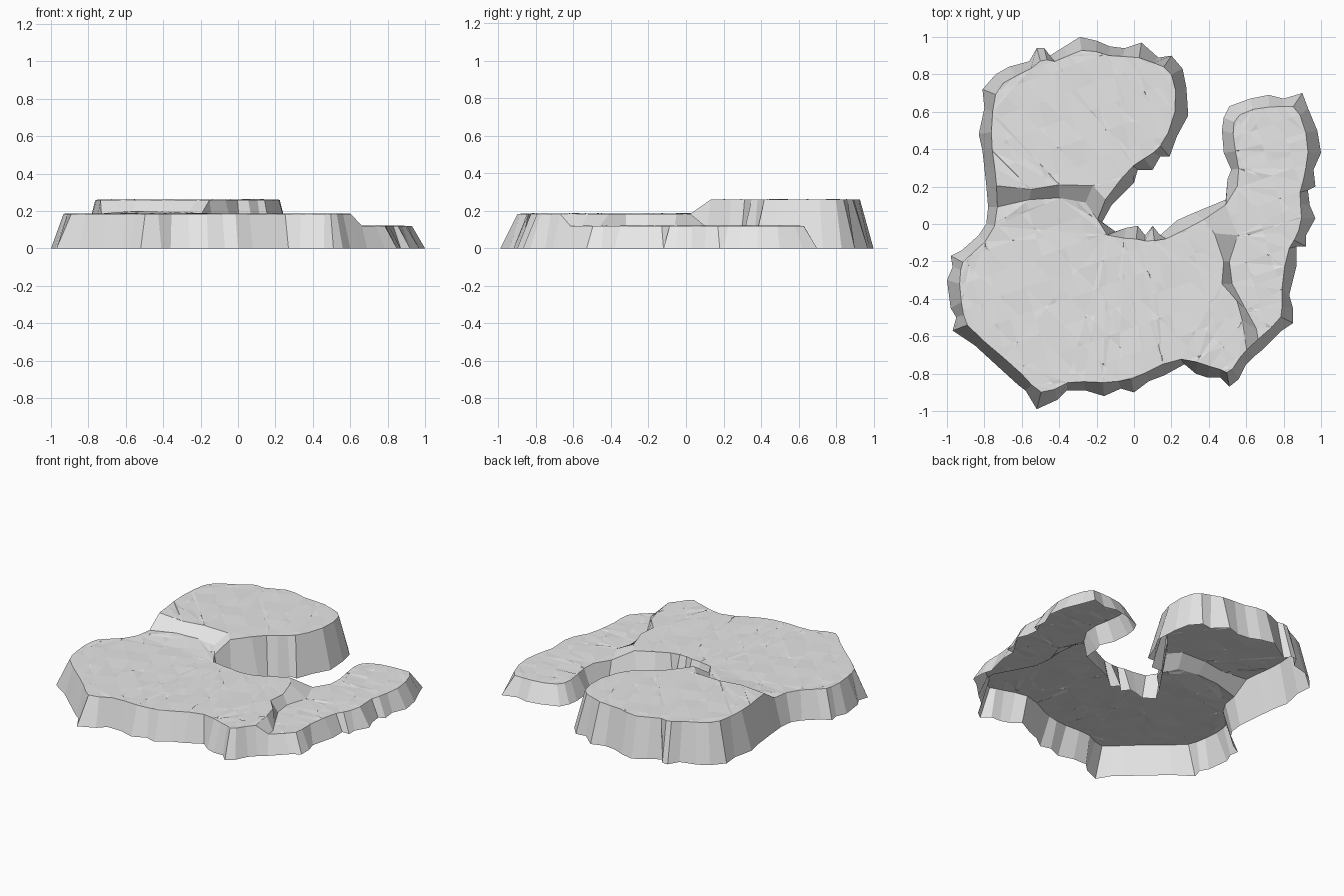
import bpy
import bmesh
import random
from mathutils import Vector

random.seed(4)
cube = bpy.data.objects.get("Cube")
if cube:
    bpy.data.objects.remove(cube, do_unlink=True)

HIGH, MID, LOW = 0.26, 0.185, 0.12
INSET = 0.055

# Foot of the cliffs, counterclockwise, one stretch per terrace
high_coast = [
    (-.12, .1), (0, .22), (.02, .29), (.1, .29), (.14, .36), (.19, .36),
    (.23, .47), (.29, .58), (.28, .73), (.26, .83), (.2, .9), (.13, .89),
    (.04, .97), (-.05, .94), (-.13, .95), (-.2, .98), (-.29, 1), (-.37, .95),
    (-.45, .9), (-.48, .94), (-.52, .94), (-.56, .87), (-.67, .84),
    (-.74, .8), (-.81, .72), (-.8, .62), (-.83, .48), (-.81, .39),
    (-.8, .3), (-.79, .21)]
south_coast = [
    (-.78, .09), (-.79, 0), (-.83, -.06), (-.92, -.14), (-.98, -.17),
    (-.97, -.23), (-1, -.3), (-.98, -.45), (-.95, -.5), (-.97, -.57),
    (-.85, -.65), (-.73, -.76), (-.62, -.86), (-.58, -.89), (-.52, -.99),
    (-.41, -.94), (-.36, -.89), (-.26, -.89), (-.16, -.92), (-.07, -.88),
    (0, -.9), (.08, -.84), (.16, -.81), (.27, -.75), (.33, -.8),
    (.39, -.82), (.46, -.82), (.51, -.87), (.56, -.83), (.6, -.75),
    (.64, -.71)]
low_coast = [
    (.69, -.67), (.79, -.57), (.85, -.53), (.85, -.45), (.83, -.38),
    (.87, -.22), (.87, -.12), (.92, -.12), (.92, -.06), (.97, .03),
    (.94, .1), (.93, .18), (.97, .2), (.96, .29), (1, .38), (.98, .5),
    (.93, .62), (.9, .7), (.8, .67), (.72, .69), (.62, .67), (.51, .63),
    (.48, .57), (.47, .5), (.48, .38), (.52, .29), (.5, .24), (.49, .13)]
bay_coast = [
    (.32, .06), (.23, .02), (.14, -.06), (.1, -.01), (.06, -.06),
    (.02, -.01), (-.04, -.02), (-.1, -.04), (-.17, .01)]

# Crest and foot of the two inland steps
upper_crest = [(-.55, .185), (-.4, .21), (-.22, .205)]
upper_foot = [(-.56, .13), (-.4, .14), (-.26, .115)]
lower_crest = [(.58, -.52), (.55, -.41), (.47, -.32), (.48, -.2), (.43, -.05)]
lower_foot = [(.655, -.56), (.6, -.46), (.525, -.32), (.51, -.2), (.555, -.06)]


def inset_rim(foot):
    """Smooth the foot line and pull it inward to get the cliff tops."""
    n = len(foot)
    soft = [(foot[i - 1] + 2 * foot[i] + foot[(i + 1) % n]) / 4 for i in range(n)]
    rim = []
    for i in range(n):
        along = (soft[(i + 2) % n] - soft[i - 2]).normalized()
        rim.append(soft[i] + INSET * Vector((-along.y, along.x)))
    return rim


def add_line(bm, points, z):
    return [bm.verts.new((p[0], p[1], z)) for p in points]


def add_strip(bm, top, bottom):
    for i in range(len(top) - 1):
        bm.faces.new((top[i], bottom[i], bottom[i + 1], top[i + 1]))


def split_grid(bm, faces, spacing):
    """Cut the terrace tops into small facets along a skewed grid."""
    geom = list({g for f in faces for g in (f, *f.edges, *f.verts)})
    for normal in (Vector((1, .3, 0)), Vector((-.35, 1, 0)), Vector((1, 1, 0))):
        for step in range(-12, 13):
            cut = bmesh.ops.bisect_plane(
                bm, geom=geom, dist=0.001,
                plane_co=normal.normalized() * step * spacing, plane_no=normal)
            geom = cut["geom"]


def build_terraces():
    bm = bmesh.new()
    stretches = [(high_coast, HIGH), (south_coast, MID),
                 (low_coast, LOW), (bay_coast, MID)]
    foot = [Vector(p) for coast, z in stretches for p in coast]
    rim = inset_rim(foot)

    # Rim of each terrace
    rims, start = [], 0
    for coast, z in stretches:
        rims.append(add_line(bm, rim[start:start + len(coast)], z))
        start += len(coast)
    high, south, low, bay = rims

    # Outer cliffs
    base = add_line(bm, foot, 0)
    crest = high + south + low + bay
    add_strip(bm, crest + crest[:1], base + base[:1])

    # Inland steps
    crest_a = add_line(bm, upper_crest, HIGH)
    foot_a = add_line(bm, upper_foot, MID + 0.012)
    crest_b = add_line(bm, lower_crest, MID)
    foot_b = add_line(bm, lower_foot, LOW)
    add_strip(bm, [high[-1], *crest_a, high[0]], [south[0], *foot_a, bay[-1]])
    add_strip(bm, [south[-1], *crest_b, bay[0]], [low[0], *foot_b, low[-1]])

    # Terrace tops, gently uneven
    tops = [bm.faces.new(high + crest_a),
            bm.faces.new(south + crest_b + bay + foot_a[::-1]),
            bm.faces.new(low + foot_b[::-1])]
    bm.normal_update()
    tops = bmesh.ops.triangulate(bm, faces=tops)["faces"]
    split_grid(bm, tops, 0.13)
    bm.normal_update()
    inner = [v for v in bm.verts if all(f.normal.z > 0.97 for f in v.link_faces)]
    for v in inner:
        v.co.z += random.uniform(-0.003, 0.003)

    mesh = bpy.data.meshes.new("rock_terraces")
    bm.to_mesh(mesh)
    bm.free()
    return mesh


# Stone colour
stone = bpy.data.materials.new("light_grey_stone")
stone.use_nodes = True
colour = (0.8, 0.8, 0.8, 1)
stone.diffuse_color = colour
stone.node_tree.nodes["Principled BSDF"].inputs["Base Color"].default_value = colour

terraces = bpy.data.objects.new("rock_terraces", build_terraces())
terraces.data.materials.append(stone)
bpy.context.collection.objects.link(terraces)
